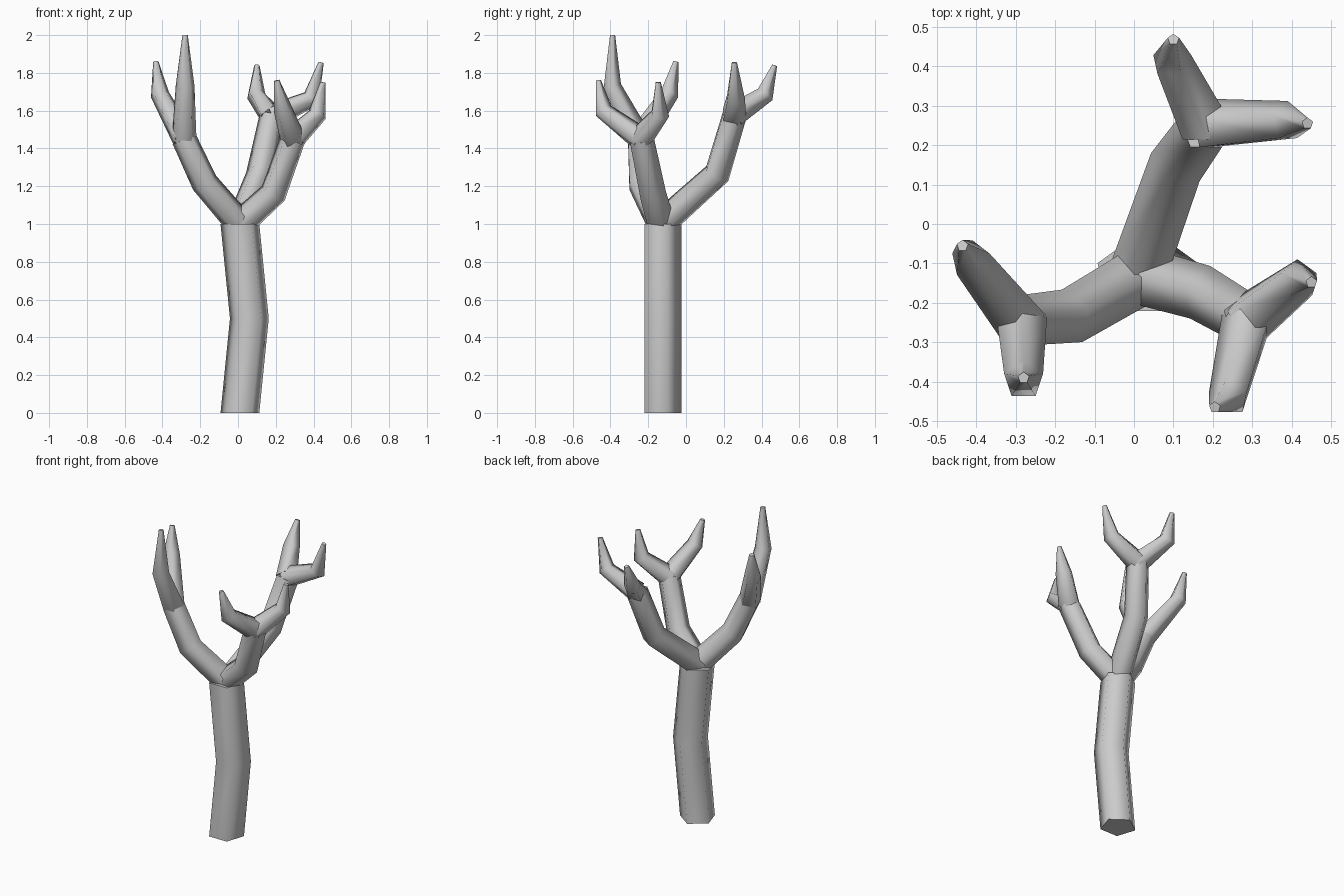
import bpy, bmesh, math
from mathutils import Vector

if "Cube" in bpy.data.objects:
    bpy.data.objects.remove(bpy.data.objects["Cube"])

SIDES = 5


def limb(name, path, radii, level=False):
    """Five-sided tapered tube along a short path."""
    pts = [Vector(p) for p in path]
    bm = bmesh.new()
    rings = []
    for i, (p, r) in enumerate(zip(pts, radii)):
        into = (p - pts[i - 1]).normalized() if i else Vector()
        out = (pts[i + 1] - p).normalized() if i < len(pts) - 1 else Vector()
        t = Vector((0, 0, 1)) if level else (into + out).normalized()
        v = Vector((0, 1, 0))
        v = (v - t * v.dot(t)).normalized()
        u = v.cross(t)
        ring = []
        for k in range(SIDES):
            a = math.pi / 2 + 2 * math.pi * k / SIDES
            ring.append(bm.verts.new(p + (u * math.cos(a) + v * math.sin(a)) * r))
        rings.append(ring)
    for a, b in zip(rings, rings[1:]):
        for k in range(SIDES):
            n = (k + 1) % SIDES
            bm.faces.new((a[k], a[n], b[n], b[k])).smooth = True
    bm.faces.new(rings[0][::-1])
    bm.faces.new(rings[-1])
    bmesh.ops.recalc_face_normals(bm, faces=bm.faces)
    me = bpy.data.meshes.new(name)
    bm.to_mesh(me)
    bm.free()
    ob = bpy.data.objects.new(name, me)
    bpy.context.collection.objects.link(ob)
    return ob


# Trunk
fork = (0.01, -0.133, 1.0)
limb("trunk", [(0.01, -0.133, 0), (0.06, -0.133, 0.5), fork], [0.108] * 3, level=True)

# Branches: bend, end, then (bend, tip) of each twig
branches = {
    "left": ((-0.175, -0.24, 1.215), (-0.285, -0.25, 1.45),
             [((-0.28, -0.395, 1.73), (-0.28, -0.39, 2.0)),
              ((-0.415, -0.09, 1.69), (-0.435, -0.055, 1.86))]),
    "right": ((0.185, -0.18, 1.16), (0.29, -0.24, 1.45),
              [((0.24, -0.44, 1.60), (0.205, -0.465, 1.76)),
               ((0.42, -0.14, 1.58), (0.45, -0.148, 1.75))]),
    "back": ((0.115, 0.16, 1.265), (0.18, 0.25, 1.57),
             [((0.095, 0.415, 1.685), (0.10, 0.468, 1.84)),
              ((0.39, 0.26, 1.665), (0.44, 0.255, 1.855))]),
}
for side, (bend, end, twigs) in branches.items():
    limb(side + "_branch", [fork, bend, end], [0.078, 0.075, 0.07])
    # Twigs
    for i, (mid, tip) in enumerate(twigs):
        limb(f"{side}_twig_{i + 1}", [end, mid, tip], [0.068, 0.052, 0.015])
